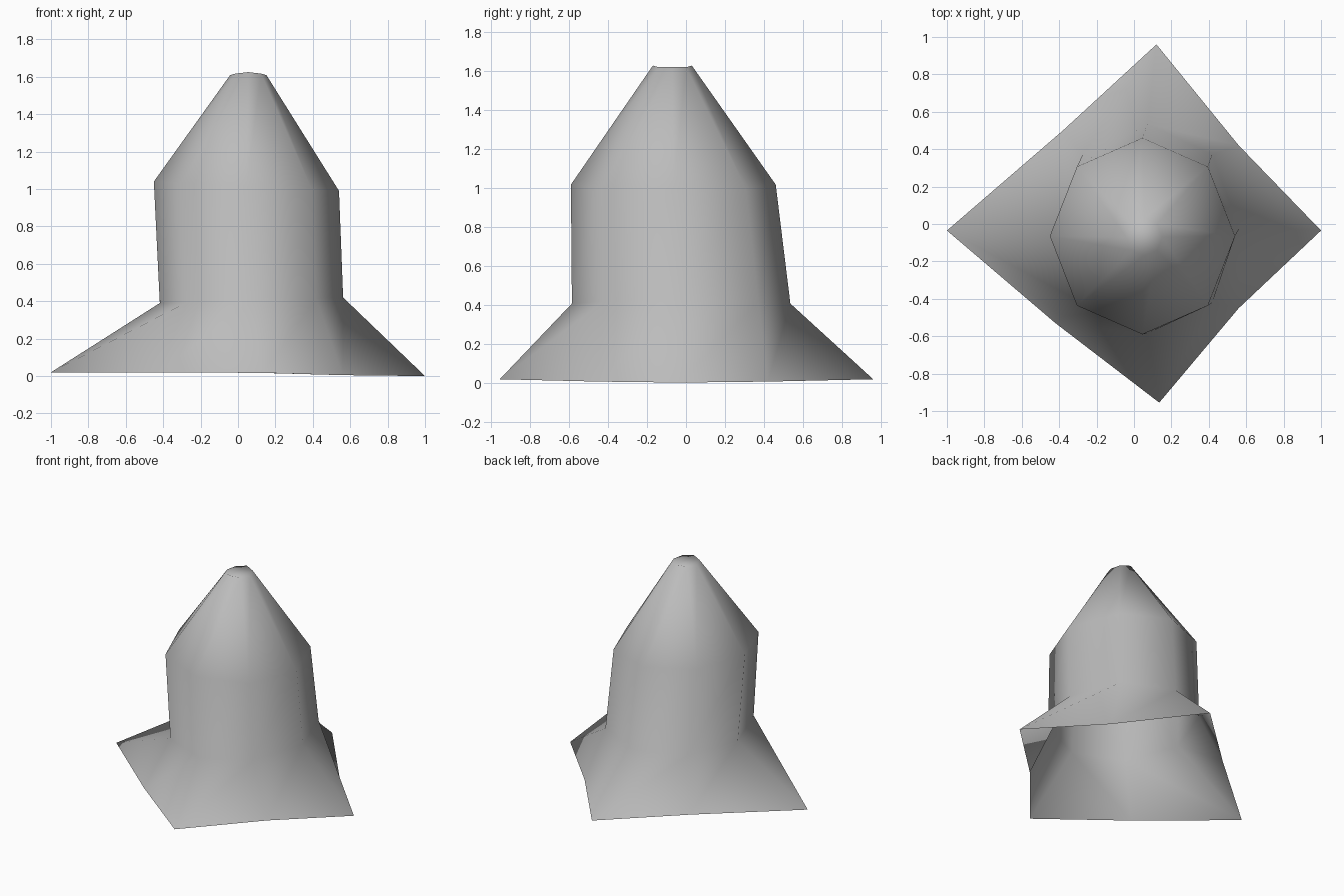
import bpy, bmesh, math

if "Cube" in bpy.data.objects:
    bpy.data.objects.remove(bpy.data.objects["Cube"])

# One plain grey for the whole shell
grey = bpy.data.materials.new("grey")
grey.diffuse_color = (0.5, 0.5, 0.5, 1)
grey.use_nodes = True
grey.node_tree.nodes["Principled BSDF"].inputs["Base Color"].default_value = grey.diffuse_color


def octagon(cx, cy, rx, ry, z, tilt=0.0, saddle=0.0):
    """Eight points round a centre; tilt lifts +x, saddle lifts the +-y points."""
    ring = []
    for i in range(8):
        a = i * math.pi / 4
        ring.append((cx + rx * math.cos(a), cy + ry * math.sin(a),
                     z + tilt * math.cos(a) - saddle * math.cos(2 * a)))
    return ring


# Flared square hem: four pulled-out corners with a bent midpoint between each
hem = [(1.0, -0.035, 0.0), (0.56, 0.42, 0.005), (0.12, 0.96, 0.017), (-0.38, 0.5, 0.02),
       (-1.0, -0.035, 0.02), (-0.42, -0.53, 0.02), (0.135, -0.955, 0.017), (0.56, -0.45, 0.005)]

rings = [
    hem,
    octagon(0.072, -0.025, 0.49, 0.56, 0.405, tilt=0.015),            # waist
    octagon(0.045, -0.065, 0.495, 0.525, 1.015, tilt=-0.025),         # shoulder
    octagon(0.055, -0.07, 0.097, 0.1, 1.617, saddle=0.008),           # tip
]

# Loft the rings into an open-bottomed shell and close the tip
bm = bmesh.new()
loops = [[bm.verts.new(p) for p in ring] for ring in rings]
for low, high in zip(loops, loops[1:]):
    for i in range(8):
        j = (i + 1) % 8
        bm.faces.new((low[i], low[j], high[j], high[i]))
bm.faces.new(loops[-1])
for f in bm.faces:
    f.smooth = True

mesh = bpy.data.meshes.new("flared_shell")
bm.to_mesh(mesh)
bm.free()
mesh.materials.append(grey)
shell = bpy.data.objects.new("flared_shell", mesh)
bpy.context.collection.objects.link(shell)
